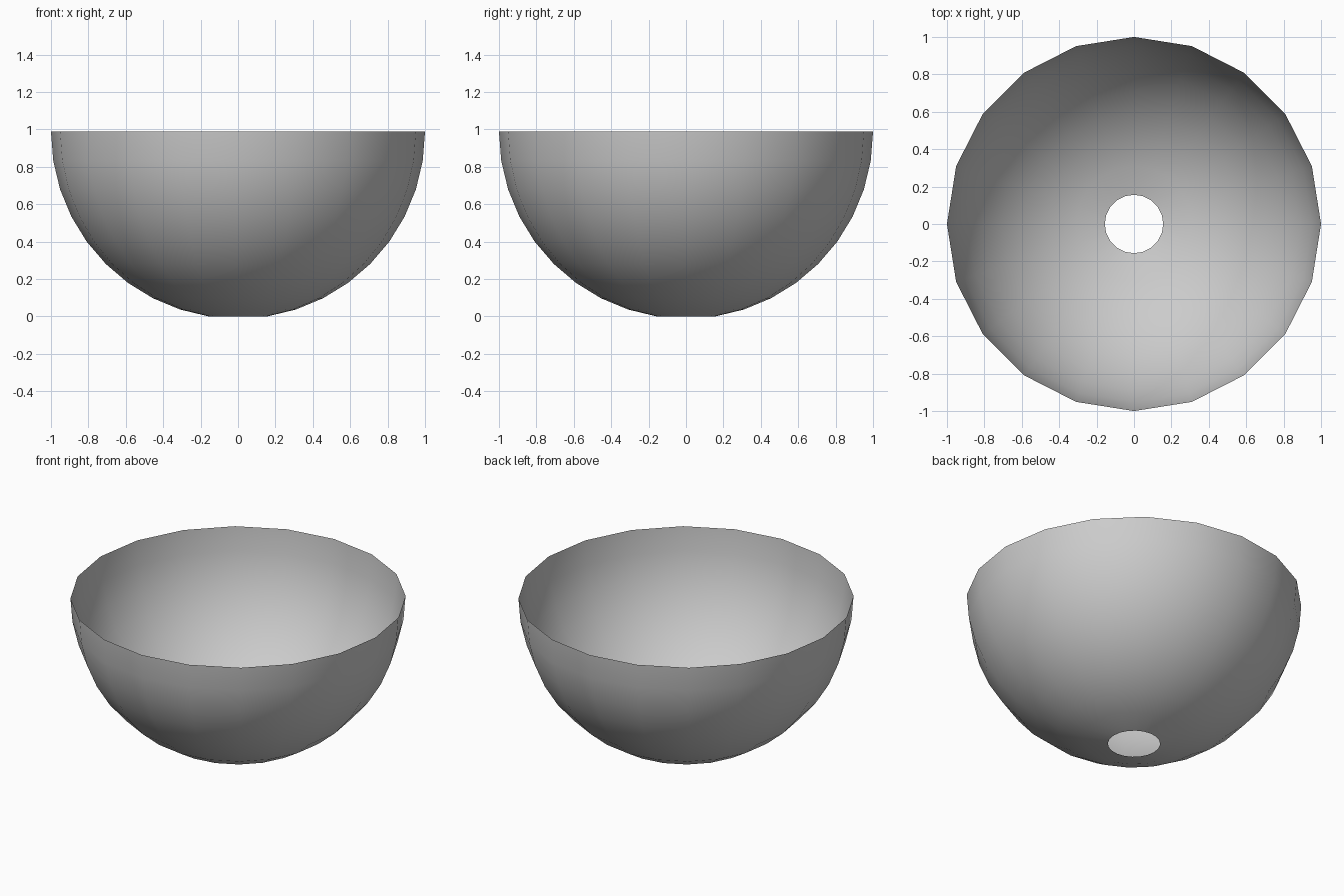
import bpy, bmesh
from math import radians, cos

if "Cube" in bpy.data.objects:
    bpy.data.objects.remove(bpy.data.objects["Cube"])

# Open bowl: lower half of a 20 x 20 sphere, with the bottom cap removed
STEP = radians(9)
bm = bmesh.new()
bmesh.ops.create_uvsphere(bm, u_segments=20, v_segments=20, radius=1.0)

# Cut away the upper half and the pole, leaving the drain hole
floor = -cos(STEP)
doomed = [v for v in bm.verts if v.co.z > 0.01 or v.co.z < floor - 0.005]
bmesh.ops.delete(bm, geom=doomed, context='VERTS')

# Stand the hole's rim on the ground
bmesh.ops.translate(bm, vec=(0, 0, -floor), verts=bm.verts)
for f in bm.faces:
    f.smooth = True

mesh = bpy.data.meshes.new("bowl")
bm.to_mesh(mesh)
bm.free()
bowl = bpy.data.objects.new("bowl", mesh)
bpy.context.collection.objects.link(bowl)
